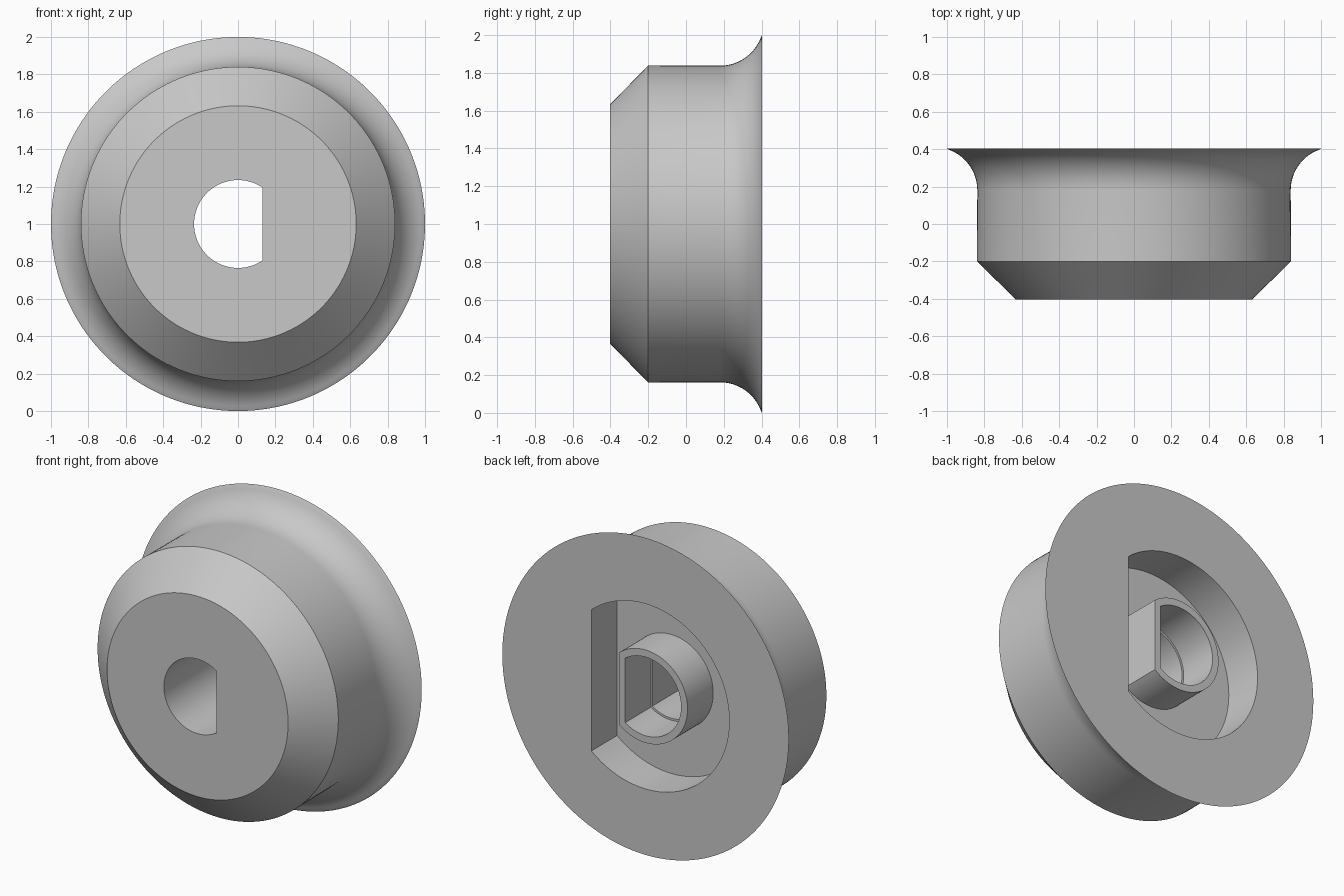
import bpy
import bmesh
from math import acos, asin, cos, sin, pi, radians

cube = bpy.data.objects.get("Cube")
if cube:
    bpy.data.objects.remove(cube, do_unlink=True)

ARC, FLAT = 108, 36      # points on the round part and on the flat side
CENTRE_Z = 1.0
BACK, FRONT, FLOOR = 0.403, -0.403, 0.147


def ring(bm, y, r, flat=None):
    """Loop of points around the y axis; flat cuts the +x side at that x."""
    a = acos(flat / r) if flat else radians(48)
    points = []
    for i in range(ARC):
        t = a + (2 * pi - 2 * a) * i / (ARC - 1)
        points.append((r * cos(t), r * sin(t)))
    for i in range(1, FLAT + 1):
        f = -1 + 2 * i / (FLAT + 1)
        if flat:
            points.append((flat, f * r * sin(a)))
        else:
            points.append((r * cos(f * a), r * sin(f * a)))
    return [bm.verts.new((x, y, CENTRE_Z + z)) for x, z in points]


# Outer profile: front face, chamfer, barrel, then concave flare to the flange
profile = [(FRONT, 0.235, 0.132), (FRONT, 0.632, None), (-0.2, 0.84, None)]
flare_start, flare_r, barrel_r = 0.18, 0.231, 0.838
sweep = asin((BACK - flare_start) / flare_r)
STEPS = 16
for i in range(STEPS):
    t = sweep * i / STEPS
    profile.append((flare_start + flare_r * sin(t),
                    barrel_r + flare_r * (1 - cos(t)), None))
profile.append((BACK, 1.0, None))

# Back recess, hollow boss and stepped bore, all with a flat side
profile += [
    (BACK, 0.584, 0.378), (FLOOR, 0.584, 0.378),
    (FLOOR, 0.293, 0.182), (BACK, 0.293, 0.182),
    (BACK, 0.248, 0.142), (FLOOR, 0.248, 0.142),
    (FLOOR, 0.235, 0.132),
]

# Join neighbouring rings into one closed skin
bm = bmesh.new()
rings = [ring(bm, *p) for p in profile]
for k, first in enumerate(rings):
    second = rings[(k + 1) % len(rings)]
    for i in range(len(first)):
        j = (i + 1) % len(first)
        bm.faces.new((first[i], first[j], second[j], second[i]))
bmesh.ops.recalc_face_normals(bm, faces=bm.faces)

mesh = bpy.data.meshes.new("flanged_wheel")
bm.to_mesh(mesh)
bm.free()
wheel = bpy.data.objects.new("flanged_wheel", mesh)
bpy.context.collection.objects.link(wheel)

# Plain grey
grey = bpy.data.materials.new("light_grey")
grey.use_nodes = True
colour = (0.58, 0.58, 0.58, 1)
grey.diffuse_color = colour
grey.node_tree.nodes["Principled BSDF"].inputs["Base Color"].default_value = colour
mesh.materials.append(grey)

# Smooth round surfaces, sharp edges
bpy.ops.object.select_all(action="DESELECT")
wheel.select_set(True)
bpy.context.view_layer.objects.active = wheel
bpy.ops.object.shade_smooth_by_angle(angle=radians(25))
